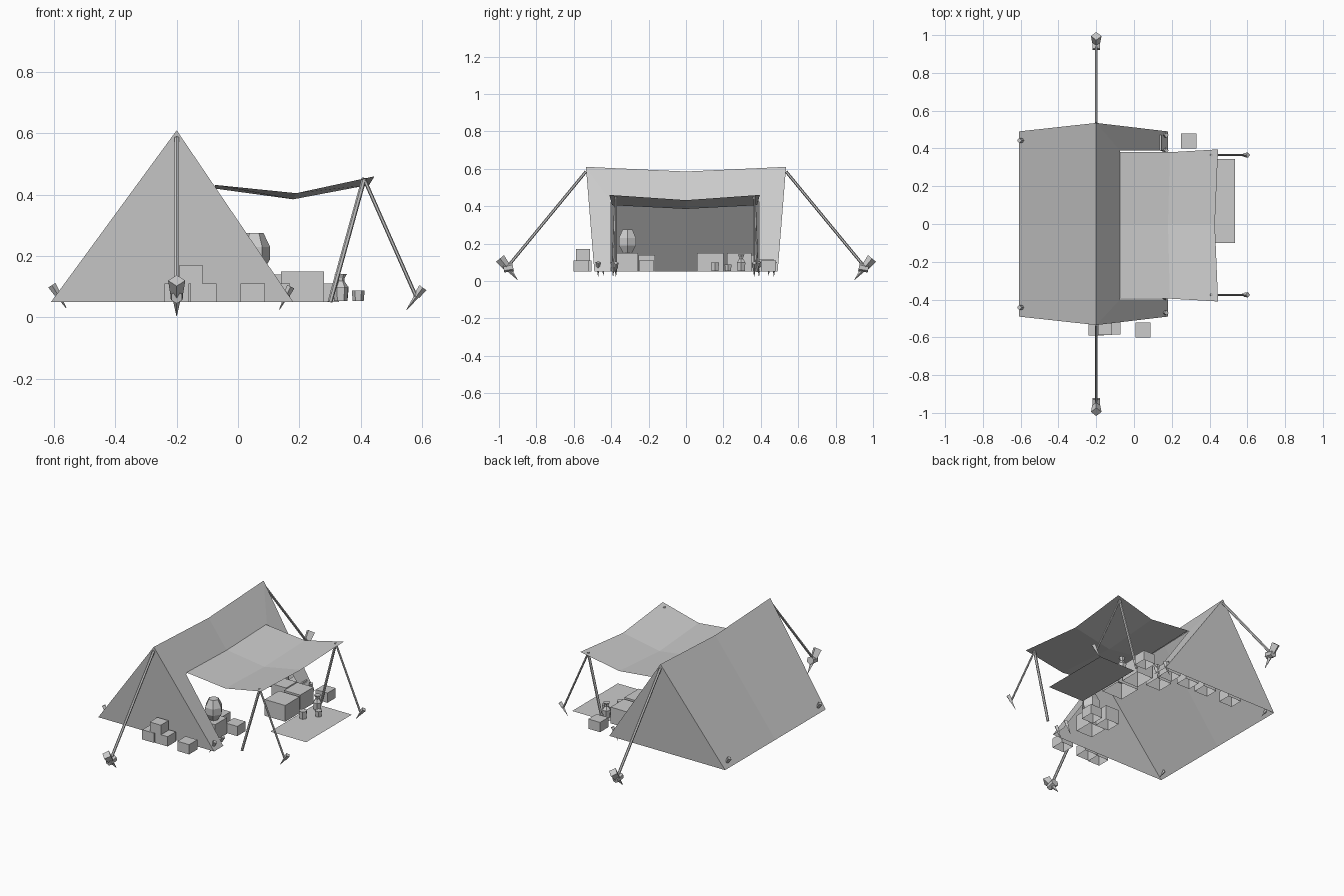
import bpy, bmesh, math
from mathutils import Vector

if "Cube" in bpy.data.objects:
    bpy.data.objects.remove(bpy.data.objects["Cube"])

G = 0.05  # ground level of the camp


def mesh(name, verts, faces):
    me = bpy.data.meshes.new(name)
    me.from_pydata([tuple(v) for v in verts], [], faces)
    bm = bmesh.new()
    bm.from_mesh(me)
    bmesh.ops.recalc_face_normals(bm, faces=bm.faces)
    bm.to_mesh(me)
    bm.free()
    ob = bpy.data.objects.new(name, me)
    bpy.context.collection.objects.link(ob)
    return ob


def rod(name, a, b, r1, r2=None, n=6):
    a, b = Vector(a), Vector(b)
    bpy.ops.mesh.primitive_cone_add(vertices=n, radius1=r1, radius2=r1 if r2 is None else r2,
                                    depth=(b - a).length, location=(a + b) / 2)
    ob = bpy.context.object
    ob.name = name
    ob.rotation_euler = (b - a).to_track_quat('Z', 'Y').to_euler()
    return ob


def crate(name, x, y, sx, sy, h, z=G):
    # open-bottomed box
    c = [(x + i * sx / 2, y + j * sy / 2, z + k * h)
         for k in (0, 1) for i, j in ((-1, -1), (1, -1), (1, 1), (-1, 1))]
    return mesh(name, c, [(4, 5, 6, 7)] + [(i, (i + 1) % 4, (i + 1) % 4 + 4, i + 4) for i in range(4)])


def lathe(name, x, y, z, profile, n=6):
    verts = [(x + r * math.cos(2 * math.pi * i / n), y + r * math.sin(2 * math.pi * i / n), z + h)
             for r, h in profile for i in range(n)]
    m = len(profile)
    faces = [(k * n + i, k * n + (i + 1) % n, (k + 1) * n + (i + 1) % n, (k + 1) * n + i)
             for k in range(m - 1) for i in range(n)]
    faces += [tuple(range(n)), tuple(range((m - 1) * n, m * n))]
    return mesh(name, verts, faces)


def stake(name, tip, head, r):
    tip, head = Vector(tip), Vector(head)
    neck = tip.lerp(head, 0.62)
    rod(name + "_spike", tip, neck, 0.001, r * 0.6, 4)
    rod(name + "_head", neck, head, r * 0.75, r, 4)


# tent cloth: sagging ridge, closed ends, wide opening on the +x side
R, B = -0.2, 0.18
ridge = [(R, -.535, .61), (R, 0, .585), (R, .535, .61)]
verts = ridge + [(-.61, -.49, G), (-.61, 0, G), (-.61, .49, G), (B, -.49, G), (B, .49, G)]
# opening corners lie on the right slope
verts += [(B, -.40, G), (-.075, -.40, .425), (-.075, 0, .415), (-.075, .39, .425), (B, .39, G)]
mesh("tent_cloth", verts, [(0, 1, 4, 3), (1, 2, 5, 4), (0, 3, 6), (2, 7, 5),
                           (0, 6, 8, 9), (0, 9, 10, 1), (1, 10, 11, 2), (2, 11, 12, 7)])

# sagging awning, 3 x 3 points
rows = [(-.075, -.075, .432, .42), (.19, .18, .405, .385), (.445, .428, .46, .432)]
verts = []
for k, (xe, xm, ze, zm) in enumerate(rows):
    w = (.39, .39, .405)[k]
    verts += [(xe, -w - .005, ze), (xm, 0, zm), (xe, w - .01, ze)]
mesh("awning", verts, [(k * 3 + i, k * 3 + i + 1, k * 3 + i + 4, k * 3 + i + 3)
                       for k in (0, 1) for i in (0, 1)])

for s in (-1, 1):
    # ridge guy ropes with large stakes
    rod("ridge_rope", (R, s * .535, .585), (R, s * .955, .075), .008)
    stake("ridge_stake", (R, s * .90, .005), (R, s * .995, .12), .028)
    rod("rope_knot", (R, s * .925, .075), (R, s * .975, .065), .024, .02)
    # awning poles and guy ropes
    y = s * .37 - .005
    rod("awning_pole", (.30, y - s * -.015, G), (.412, y, .455), .008)
    rod("awning_rope", (.412, y, .45), (.582, y, .065), .006)
    stake("awning_stake", (.55, y, .025), (.603, y, .097), .014)
    # tent corner stakes
    stake("back_stake", (-.56, s * .442, .03), (-.607, s * .442, .105), .014)
    for yy in (.47, .39):
        stake("opening_stake", (.135, s * yy, .025), (.172, s * yy, .10), .013)

# ground mat
mesh("mat", [(.29, -.1, .053), (.535, -.1, .053), (.535, .345, .053), (.29, .345, .053)], [(0, 1, 2, 3)])

# crates outside the tent
crate("outer_crate", -.20, -.55, .08, .08, .06)
crate("outer_crate", -.113, -.545, .085, .08, .06)
crate("stacked_crate", -.153, -.55, .075, .075, .06, .11)
crate("outer_crate", .048, -.562, .08, .08, .06)
crate("rear_crate", .29, .44, .08, .08, .06)

# crates at the opening
crate("big_crate", .21, .13, .14, .14, .10)
crate("big_crate", .215, .285, .11, .13, .10)
crate("side_crate", .09, .32, .10, .10, .09)
crate("jar_crate", .05, -.315, .11, .115, .10)
crate("side_crate", .02, -.21, .09, .09, .09)
crate("side_crate", .13, -.21, .08, .08, .06)

# row of crates along the inner end wall
for x in (.10, -.03, -.16, -.34):
    crate("inner_crate", x, .43, .09, .08, .065)

# jar, cup, bowl, bottle
lathe("jar", .053, -.313, .15, [(.028, 0), (.052, .04), (.052, .08), (.03, .125)])
lathe("cup", .335, .155, .053, [(.022, 0), (.024, .045)])
lathe("bowl", .392, .225, .053, [(.018, 0), (.021, .035)])
lathe("bottle", .335, .295, .053, [(.022, 0), (.026, .045), (.012, .065), (.013, .075), (.02, .088)])
